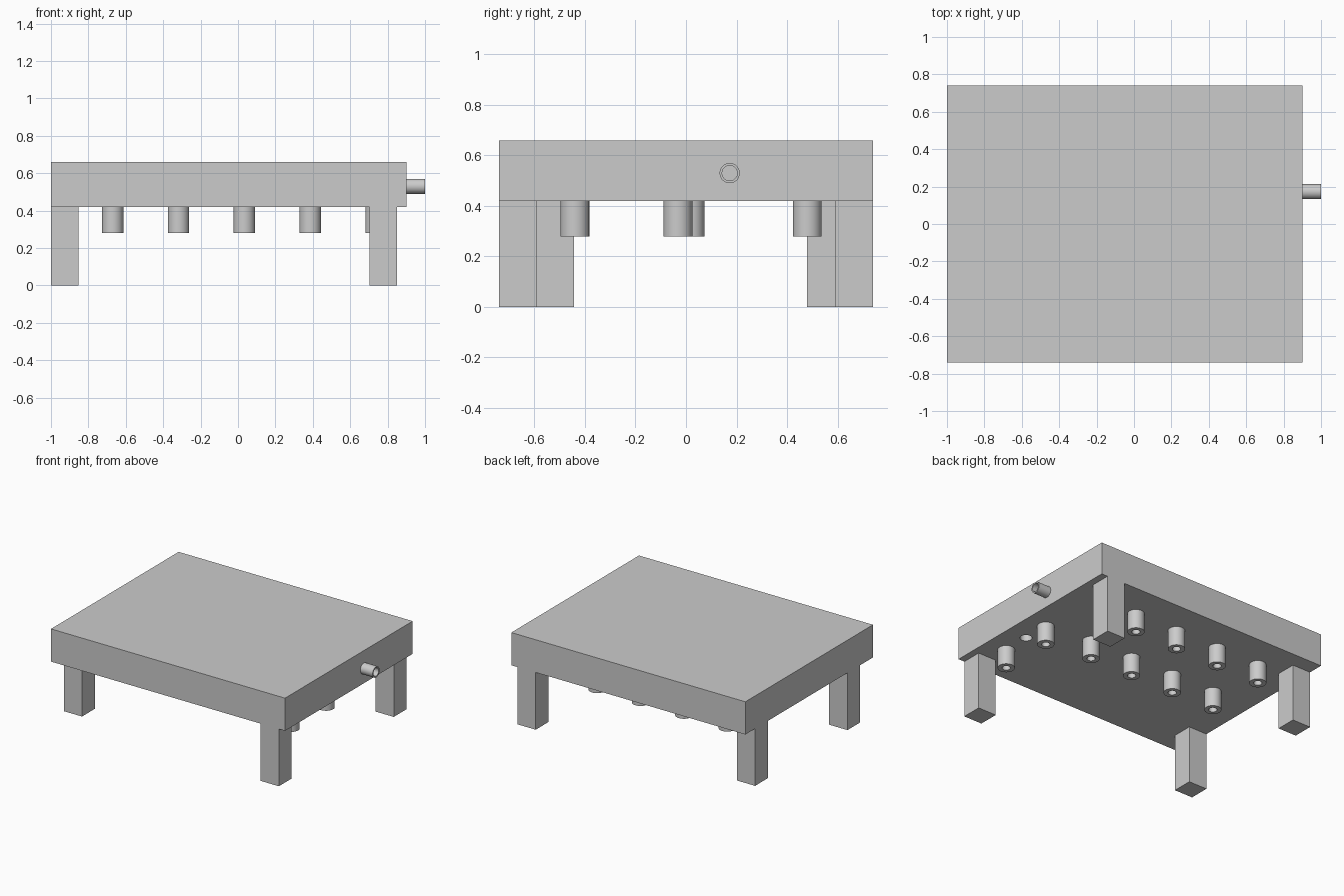
import bpy, bmesh, math
from mathutils import Matrix, Vector

cube = bpy.data.objects.get("Cube")
if cube:
    bpy.data.objects.remove(cube, do_unlink=True)

grey = bpy.data.materials.new("plain_grey")
grey.use_nodes = True
grey.diffuse_color = (0.6, 0.6, 0.6, 1)
grey.node_tree.nodes["Principled BSDF"].inputs["Base Color"].default_value = (0.6, 0.6, 0.6, 1)


def make_object(name, bm):
    bmesh.ops.recalc_face_normals(bm, faces=bm.faces)
    mesh = bpy.data.meshes.new(name)
    bm.to_mesh(mesh)
    bm.free()
    mesh.materials.append(grey)
    obj = bpy.data.objects.new(name, mesh)
    bpy.context.collection.objects.link(obj)
    return obj


def box(name, low, high):
    low, high = Vector(low), Vector(high)
    bm = bmesh.new()
    bmesh.ops.create_cube(bm, size=1, matrix=Matrix.Translation((low + high) / 2)
                          @ Matrix.Diagonal((*(high - low), 1)))
    return make_object(name, bm)


def add_cylinder(bm, radius, start, end):
    start, end = Vector(start), Vector(end)
    axis = end - start
    turn = axis.to_track_quat("Z", "Y").to_matrix().to_4x4()
    bmesh.ops.create_cone(bm, cap_ends=True, segments=32, radius1=radius, radius2=radius,
                          depth=axis.length, matrix=Matrix.Translation((start + end) / 2) @ turn)


def cut(obj, cutter):
    cutter.hide_render = True
    mod = obj.modifiers.new("bore", "BOOLEAN")
    mod.operation, mod.solver, mod.object = "DIFFERENCE", "EXACT", cutter
    activate(obj)
    bpy.ops.object.modifier_apply(modifier=mod.name)


def activate(obj):
    bpy.ops.object.select_all(action="DESELECT")
    obj.select_set(True)
    bpy.context.view_layer.objects.active = obj


def tube(name, outer, inner, start, end):
    # square-ended ring profile spun into a pipe
    start, end = Vector(start), Vector(end)
    axis = end - start
    bm = bmesh.new()
    ring = [(outer, 0), (outer, axis.length), (inner, axis.length), (inner, 0)]
    verts = [bm.verts.new((r, 0, z)) for r, z in ring]
    edges = [bm.edges.new((verts[i], verts[(i + 1) % 4])) for i in range(4)]
    bmesh.ops.spin(bm, geom=verts + edges, cent=(0, 0, 0), axis=(0, 0, 1),
                   angle=math.tau, steps=32, use_merge=True)
    bmesh.ops.remove_doubles(bm, verts=bm.verts, dist=0.0001)
    turn = axis.to_track_quat("Z", "Y").to_matrix().to_4x4()
    bm.transform(Matrix.Translation(start) @ turn)
    obj = make_object(name, bm)
    activate(obj)
    bpy.ops.object.shade_smooth_by_angle(angle=math.radians(35))
    return obj


UNDER, TOP, BORE_TOP = 0.42, 0.66, 0.55
LEG, PEG_R, BORE_R, PORT_R = 0.148, 0.057, 0.028, 0.04

# Thick top slab
slab = box("slab", (-1, -0.74, UNDER), (0.9, 0.74, TOP))

# Legs, each placed by its low corner
legs = {"front_left_leg": (0.702, -0.74), "back_left_leg": (0.702, 0.592),
        "front_right_leg": (-1, -0.592), "back_right_leg": (-1, 0.479)}
for name, (x, y) in legs.items():
    box(name, (x, y, 0), (x + LEG, y + LEG, UNDER))

# Hollow pegs: two long rows and a short pair by the pipe end
pegs = [(-0.67 + 0.352 * i, y) for y in (0.48, 0.016) for i in range(4)]
pegs += [(0.738, -0.032), (0.738, -0.44)]
for i, (x, y) in enumerate(pegs):
    tube(f"peg_{i + 1}", PEG_R, BORE_R, (x, y, 0.28), (x, y, UNDER))

# Side pipe
pipe_y, pipe_z = 0.173, 0.53
tube("side_pipe", PORT_R, 0.03, (0.9, pipe_y, pipe_z), (1, pipe_y, pipe_z))

# Blind bores behind the pegs and pipe, and one open port underneath
bm = bmesh.new()
for x, y in pegs:
    add_cylinder(bm, BORE_R, (x, y, UNDER - 0.05), (x, y, BORE_TOP))
add_cylinder(bm, PORT_R, (0.738, -0.236, UNDER - 0.05), (0.738, -0.236, BORE_TOP))
add_cylinder(bm, 0.03, (0.7, pipe_y, pipe_z), (0.95, pipe_y, pipe_z))
cutter = make_object("bore_cutter", bm)
cut(slab, cutter)
bpy.data.objects.remove(cutter, do_unlink=True)
activate(slab)
bpy.ops.object.shade_smooth_by_angle(angle=math.radians(35))
